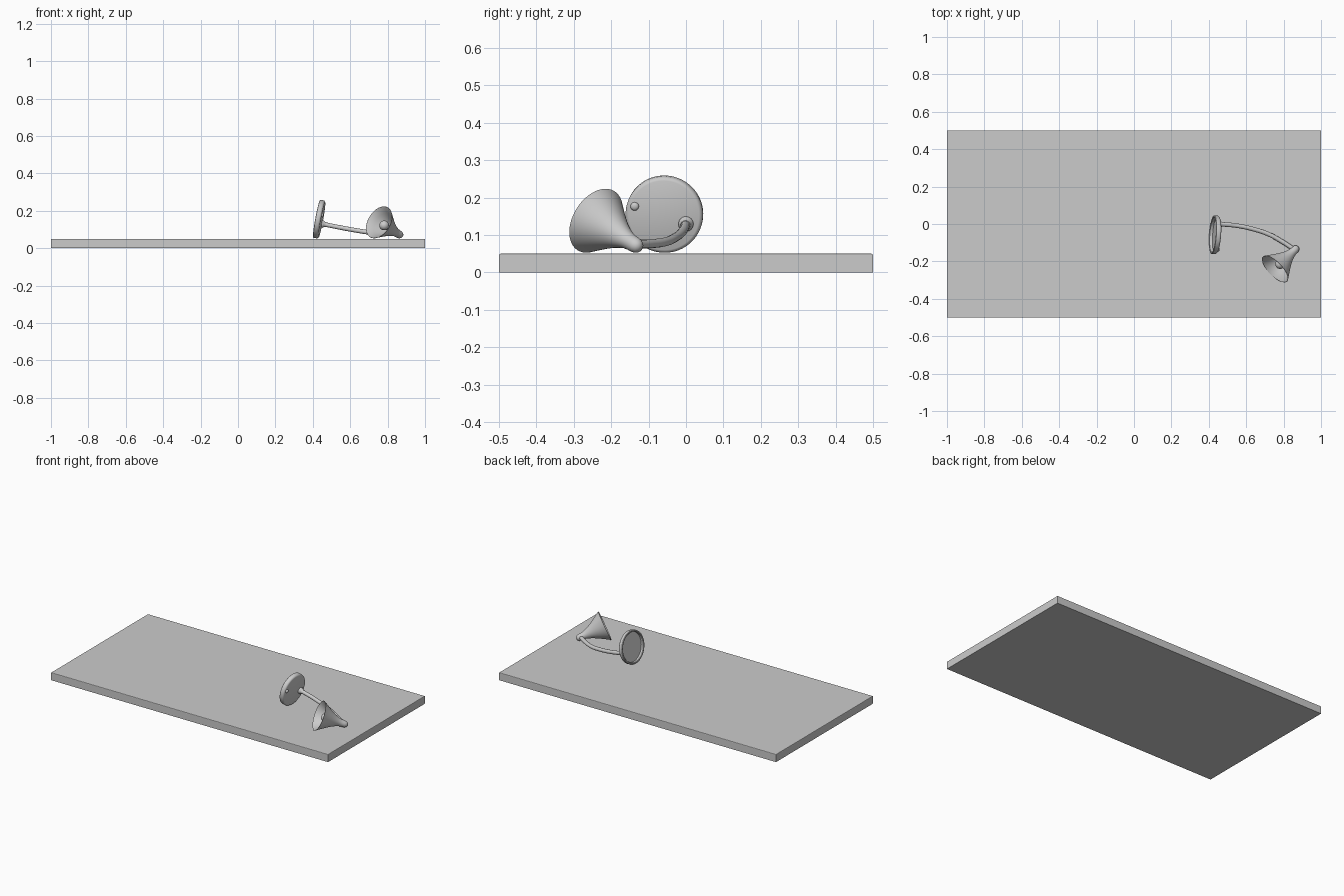
import bpy, bmesh, math
from mathutils import Vector

if "Cube" in bpy.data.objects:
    bpy.data.objects.remove(bpy.data.objects["Cube"])


def finish(name, bm, smooth=True):
    bmesh.ops.remove_doubles(bm, verts=bm.verts, dist=1e-5)
    bmesh.ops.recalc_face_normals(bm, faces=bm.faces)
    me = bpy.data.meshes.new(name)
    bm.to_mesh(me)
    bm.free()
    ob = bpy.data.objects.new(name, me)
    bpy.context.collection.objects.link(ob)
    if smooth:
        bpy.ops.object.select_all(action='DESELECT')
        bpy.context.view_layer.objects.active = ob
        ob.select_set(True)
        bpy.ops.object.shade_smooth_by_angle(angle=math.radians(35))
    return ob


def lathe(name, profile, origin, axis, steps=48):
    """Spin (radius, height) points about an axis through origin."""
    bm = bmesh.new()
    vs = [bm.verts.new((r, 0, h)) for r, h in profile]
    es = [bm.edges.new(p) for p in zip(vs, vs[1:])]
    bmesh.ops.spin(bm, geom=vs + es, cent=(0, 0, 0), axis=(0, 0, 1),
                   angle=math.tau, steps=steps, use_duplicate=False)
    ob = finish(name, bm)
    ob.rotation_mode = 'QUATERNION'
    ob.rotation_quaternion = Vector(axis).to_track_quat('Z', 'Y')
    ob.location = origin
    return ob


# Table top slab with softened upper edges
bm = bmesh.new()
bmesh.ops.create_cube(bm, size=1)
for v in bm.verts:
    v.co = (v.co.x * 2, v.co.y, (v.co.z + 0.5) * 0.05)
top = [e for e in bm.edges if all(v.co.z > 0.04 for v in e.verts)]
bmesh.ops.bevel(bm, geom=top, offset=0.004, segments=2, profile=0.5, affect='EDGES')
finish("table_top", bm, smooth=False)

# Lamp base: tilted disc standing on its rim, hollow at the back
base_axis = Vector((0.98, -0.07, -0.18)).normalized()
lathe("lamp_base",
      [(0, 0.014), (0.094, 0.014), (0.0985, 0.012), (0.102, 0.008), (0.1035, 0.003),
       (0.1035, -0.013), (0.1015, -0.015), (0.095, -0.015), (0.093, -0.013),
       (0.093, 0.002), (0, 0.002)],
      (0.435, -0.058, 0.155), base_axis, 64)

# Arm collar and switch button on the base
lathe("arm_collar",
      [(0, -0.004), (0.020, -0.004), (0.020, 0.006), (0.018, 0.010),
       (0.014, 0.016), (0.013, 0.024), (0, 0.024)],
      (0.448, 0, 0.130), base_axis, 32)
lathe("switch_button",
      [(0, -0.004), (0.011, -0.004), (0.011, 0.005), (0.009, 0.008), (0.005, 0.010), (0, 0.0105)],
      (0.447, -0.137, 0.177), base_axis, 24)

# Curved arm
cu = bpy.data.curves.new("arm", 'CURVE')
cu.dimensions = '3D'
cu.bevel_depth = 0.012
cu.bevel_resolution = 4
cu.resolution_u = 10
cu.use_fill_caps = True
path = [(0.45, 0, 0.13), (0.55, -0.009, 0.110), (0.64, -0.028, 0.094),
        (0.72, -0.055, 0.082), (0.79, -0.093, 0.077), (0.855, -0.135, 0.076)]
sp = cu.splines.new('BEZIER')
sp.bezier_points.add(len(path) - 1)
for p, co in zip(sp.bezier_points, path):
    p.co = co
    p.handle_left_type = p.handle_right_type = 'AUTO'
bpy.context.collection.objects.link(bpy.data.objects.new("arm", cu))

# Bell shade: outer skin then inner skin
head = Vector((0.863, -0.135, 0.073))
aim = Vector((-0.66, -0.64, 0.396)).normalized()
lathe("lamp_shade",
      [(0, -0.021), (0.008, -0.0195), (0.015, -0.0145), (0.0195, -0.006), (0.021, 0.004),
       (0.0215, 0.018), (0.024, 0.034), (0.030, 0.052), (0.040, 0.075), (0.054, 0.101),
       (0.072, 0.131), (0.0915, 0.163), (0.093, 0.165), (0.0915, 0.166), (0.089, 0.164),
       (0.069, 0.132), (0.051, 0.102), (0.037, 0.076), (0.027, 0.054), (0.020, 0.036), (0, 0.036)],
      head, aim, 64)

# Bulb with its stem
R, c = 0.026, 0.124
ball = [(R * math.sin(a), c + R * math.cos(a))
        for a in (math.radians(150 - 10 * i) for i in range(15))]
lathe("bulb", [(0, 0.034), (0.013, 0.034), (0.013, 0.090)] + ball + [(0, c + R)], head, aim, 32)
